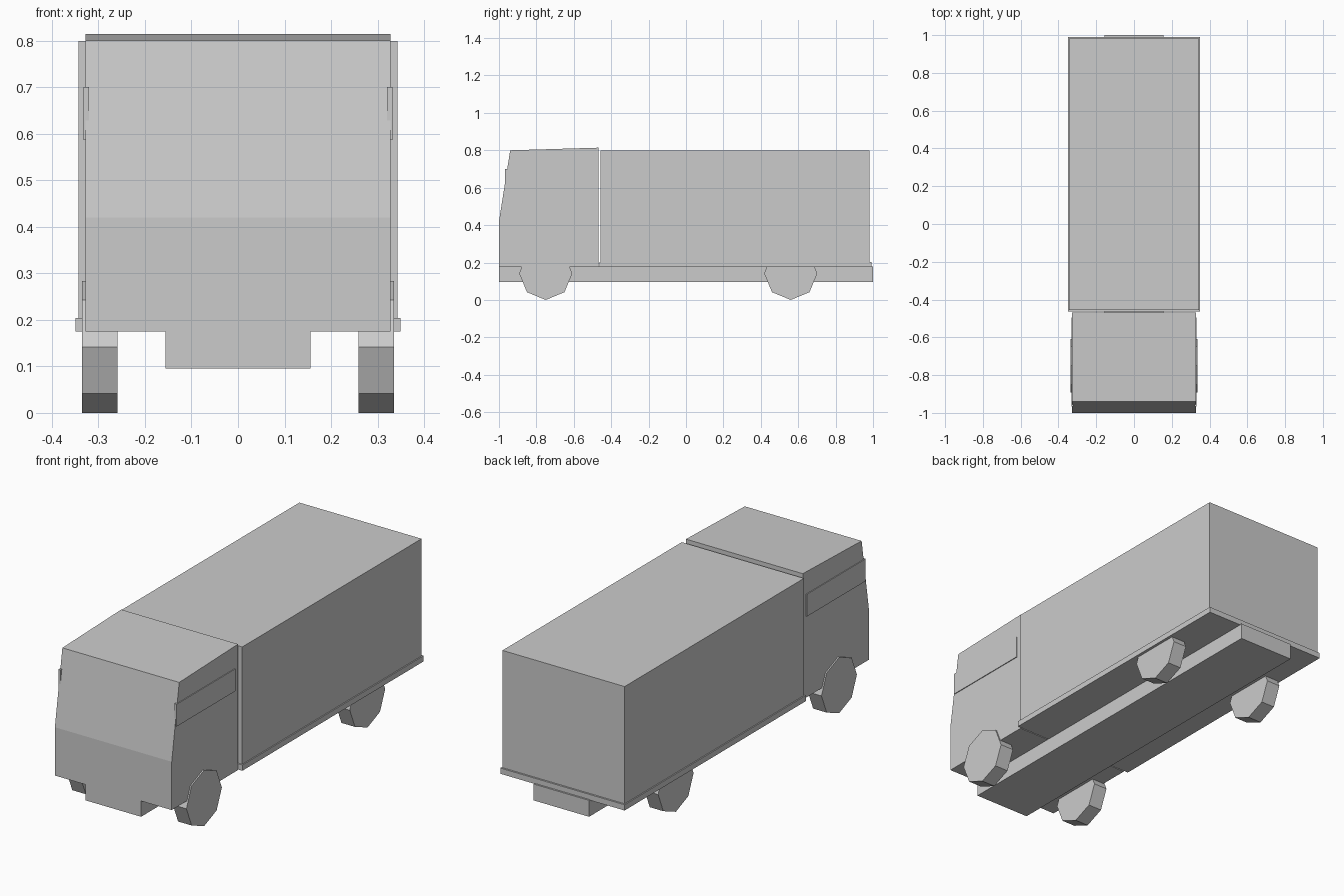
import bpy
import bmesh
from math import pi
from mathutils import Matrix

cube = bpy.data.objects.get("Cube")
if cube:
    bpy.data.objects.remove(cube, do_unlink=True)

grey = bpy.data.materials.new("light_grey")
grey.use_nodes = True
grey.diffuse_color = (0.6, 0.6, 0.6, 1)
grey.node_tree.nodes["Principled BSDF"].inputs["Base Color"].default_value = (0.6, 0.6, 0.6, 1)


def add_object(name, bm):
    bmesh.ops.recalc_face_normals(bm, faces=bm.faces)
    mesh = bpy.data.meshes.new(name)
    bm.to_mesh(mesh)
    bm.free()
    mesh.materials.append(grey)
    obj = bpy.data.objects.new(name, mesh)
    bpy.context.scene.collection.objects.link(obj)
    return obj


def extrude_profile(name, profile, x0, x1):
    """Sweep a closed (y, z) outline along x."""
    bm = bmesh.new()
    face = bm.faces.new([bm.verts.new((x0, y, z)) for y, z in profile])
    swept = bmesh.ops.extrude_face_region(bm, geom=[face])["geom"]
    # Keep the starting face so the solid is closed at both ends
    if not face.is_valid or len(bm.faces) < len(profile) + 2:
        bm.faces.new([v for v in bm.verts if v not in swept])
    verts = [v for v in swept if isinstance(v, bmesh.types.BMVert)]
    bmesh.ops.translate(bm, verts=verts, vec=(x1 - x0, 0, 0))
    return add_object(name, bm)


def box(name, xs, ys, zs):
    (y0, y1), (z0, z1) = ys, zs
    return extrude_profile(name, [(y0, z0), (y1, z0), (y1, z1), (y0, z1)], *xs)


def wheel(name, x, y, radius=0.142, width=0.076):
    """Eight-sided wheel standing on a corner."""
    bm = bmesh.new()
    bmesh.ops.create_cone(bm, cap_ends=True, segments=8, radius1=radius,
                          radius2=radius, depth=width,
                          matrix=Matrix.Translation((x, y, radius)) @ Matrix.Rotation(pi / 2, 4, "Y"))
    return add_object(name, bm)


# Cab with a raked windscreen and a slightly rising roof
extrude_profile("cab", [(-1, 0.175), (-1, 0.42), (-0.94, 0.80),
                        (-0.468, 0.814), (-0.468, 0.175)], -0.328, 0.328)

# Chassis beam, load floor and cargo body
box("chassis", (-0.156, 0.156), (-1, 1), (0.095, 0.178))
box("load_floor", (-0.349, 0.349), (-0.463, 0.991), (0.175, 0.204))
box("cargo_body", (-0.343, 0.343), (-0.456, 0.982), (0.18, 0.799))

# Side windows and wheels, mirrored left and right
for side, s in (("left", 1), ("right", -1)):
    box(side + "_window", sorted((s * 0.32, s * 0.332)), (-0.967, -0.495), (0.587, 0.70))
    for end, y in (("front", -0.75), ("rear", 0.56)):
        wheel(f"{end}_{side}_wheel", s * 0.297, y)
